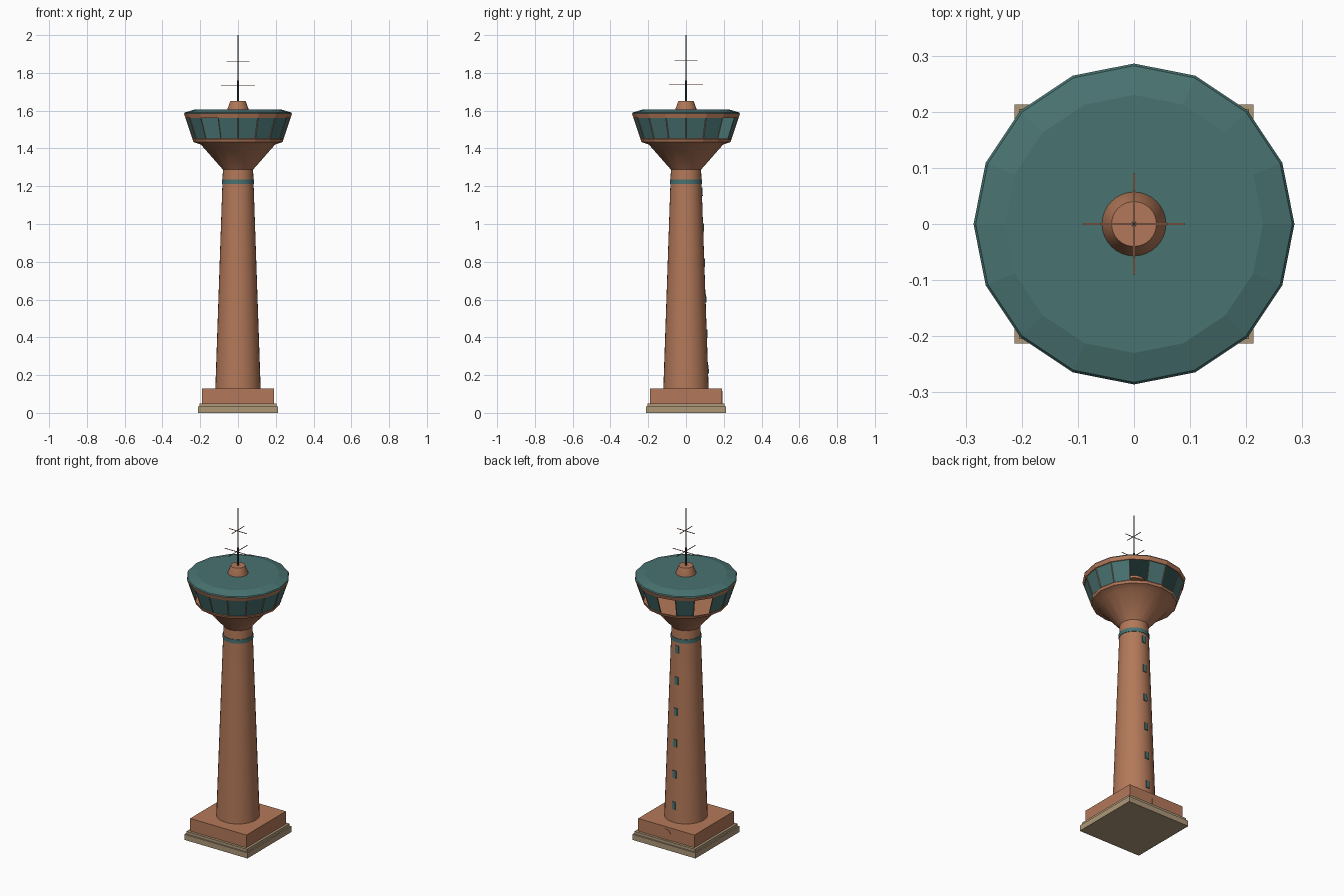
import bpy, bmesh, math
from mathutils import Vector, Matrix

cube = bpy.data.objects.get("Cube")
if cube:
    bpy.data.objects.remove(cube, do_unlink=True)


def material(name, rgb):
    m = bpy.data.materials.new(name)
    m.use_nodes = True
    m.diffuse_color = (*rgb, 1)
    bsdf = next(n for n in m.node_tree.nodes if n.type == 'BSDF_PRINCIPLED')
    bsdf.inputs["Base Color"].default_value = (*rgb, 1)
    return m


BRICK = material("terracotta", (0.45, 0.19, 0.10))
TEAL = material("teal", (0.065, 0.17, 0.165))
STONE = material("sandstone", (0.42, 0.31, 0.19))
DARK = material("dark metal", (0.03, 0.06, 0.07))


def finish(name, bm, mats, smooth=False):
    bmesh.ops.recalc_face_normals(bm, faces=bm.faces)
    return link(name, bm, mats, smooth)


def link(name, bm, mats, smooth=False):
    mesh = bpy.data.meshes.new(name)
    bm.to_mesh(mesh)
    bm.free()
    for m in mats:
        mesh.materials.append(m)
    ob = bpy.data.objects.new(name, mesh)
    bpy.context.collection.objects.link(ob)
    if smooth:
        bpy.ops.object.select_all(action='DESELECT')
        ob.select_set(True)
        bpy.context.view_layer.objects.active = ob
        bpy.ops.object.shade_smooth_by_angle(angle=math.radians(30))
    return ob


def rings(bm, profile, sides):
    """Stack rings of (radius, z) and join them with quads."""
    loops = []
    for r, z in profile:
        loops.append([bm.verts.new((r * math.cos(a), r * math.sin(a), z))
                      for a in (math.tau * i / sides for i in range(sides))])
    rows = []
    for lo, hi in zip(loops, loops[1:]):
        rows.append([bm.faces.new((lo[i], lo[(i + 1) % sides], hi[(i + 1) % sides], hi[i]))
                     for i in range(sides)])
    return loops, rows


def lathe(name, profile, sides, mat, smooth=False):
    bm = bmesh.new()
    loops, _ = rings(bm, profile, sides)
    bm.faces.new(loops[0])
    bm.faces.new(loops[-1])
    return finish(name, bm, [mat], smooth)


def box(name, size, centre, mat):
    bm = bmesh.new()
    bmesh.ops.create_cube(bm, size=1, matrix=Matrix.Translation(centre) @ Matrix.Diagonal((*size, 1)))
    return finish(name, bm, [mat])


# Stepped square foundation
box("foundation_slab", (0.426, 0.426, 0.034), (0, 0, 0.017), STONE)
box("foundation_step", (0.41, 0.41, 0.018), (0, 0, 0.042), STONE)
box("base_block", (0.38, 0.38, 0.078), (0, 0, 0.089), BRICK)

# Tapering shaft, coloured collar and flare under the cabin
SHAFT_BOTTOM, SHAFT_TOP = (0.12, 0.128), (0.08, 1.29)
lathe("shaft", [SHAFT_BOTTOM, SHAFT_TOP], 32, BRICK, True)
lathe("collar", [(0.085, 1.212), (0.085, 1.236)], 32, TEAL, True)
lathe("flare", [(0.08, 1.288), (0.196, 1.42), (0.236, 1.434)], 16, BRICK, True)

# Cabin wall: sill, framed panes (some left open) and head band
SIDES = 16
OPEN_BAYS = (2, 4, 6, 10)


def wall_radius(z):
    return 0.236 + (z - 1.434) * 0.05 / 0.15


bm = bmesh.new()
_, rows = rings(bm, [(wall_radius(z), z) for z in (1.434, 1.448, 1.562, 1.584)], SIDES)
bm.normal_update()
bays = rows[1]
bmesh.ops.inset_individual(bm, faces=bays, thickness=0.004, depth=-0.003)
for f in bays:
    f.material_index = 1
bmesh.ops.delete(bm, geom=[bays[i] for i in OPEN_BAYS], context='FACES')
link("cabin_wall", bm, [BRICK, TEAL])

# Roof, cap and mast
lathe("roof", [(0.286, 1.584), (0.282, 1.59), (0.23, 1.606)], SIDES, TEAL)
lathe("roof_cap", [(0.057, 1.57), (0.057, 1.606), (0.04, 1.652)], 32, BRICK, True)
lathe("mast_lower", [(0.005, 1.65), (0.005, 1.76)], 8, DARK, True)
lathe("mast_upper", [(0.0022, 1.755), (0.0022, 2.0)], 8, DARK, True)

# Crossed aerial bars
for label, z, half in (("lower", 1.732, 0.09), ("upper", 1.86, 0.06)):
    box(f"{label}_bar_across", (half * 2, 0.003, 0.003), (0, 0, z), BRICK)
    box(f"{label}_bar_along", (0.003, half * 2, 0.003), (0, 0, z + 0.007), BRICK)

# Slit windows up the back of the shaft
for i in range(6):
    z = 0.23 + 0.188 * i
    t = (z - SHAFT_BOTTOM[1]) / (SHAFT_TOP[1] - SHAFT_BOTTOM[1])
    r = SHAFT_BOTTOM[0] + t * (SHAFT_TOP[0] - SHAFT_BOTTOM[0])
    slit = box(f"slit_window_{i + 1}", (0.022, 0.008, 0.045), (0, 0, 0), TEAL)
    slit.location = (0, r, z)
    slit.rotation_euler.x = math.atan2(0.04, 1.162)

# Arched door plate on the back of the base
bm = bmesh.new()
outline = [(0.03, 0.051)] + [(0.03 * math.cos(a), 0.085 + 0.03 * math.sin(a))
                             for a in (math.pi * i / 12 for i in range(13))] + [(-0.03, 0.051)]
door = bm.faces.new([bm.verts.new((x, 0.189, z)) for x, z in outline])
extruded = bmesh.ops.extrude_face_region(bm, geom=[door])
bmesh.ops.translate(bm, vec=Vector((0, 0.004, 0)),
                    verts=[g for g in extruded["geom"] if isinstance(g, bmesh.types.BMVert)])
finish("door", bm, [BRICK])
